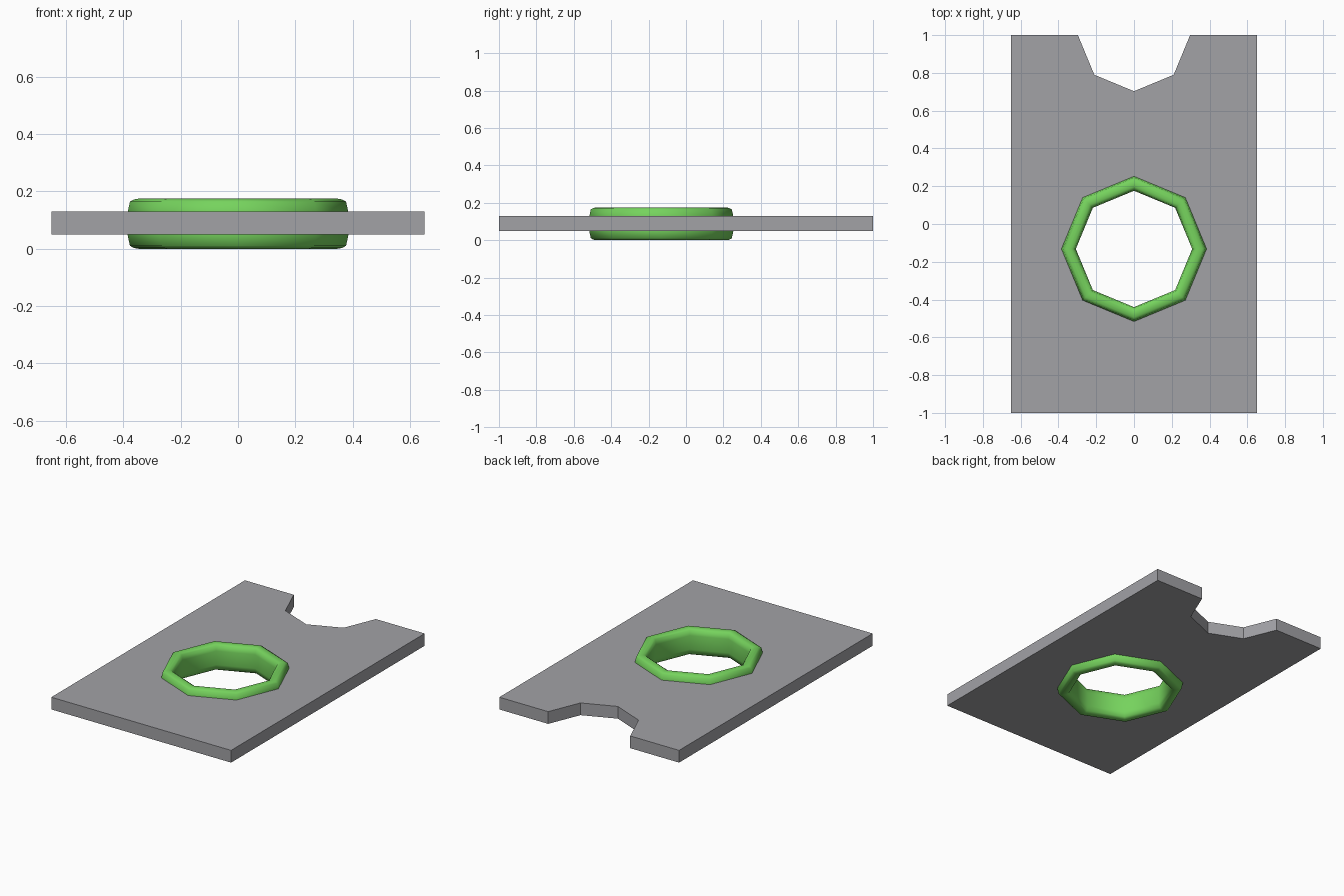
import bpy, bmesh, math

if "Cube" in bpy.data.objects:
    bpy.data.objects.remove(bpy.data.objects["Cube"])

def material(name, rgb):
    m = bpy.data.materials.new(name)
    m.diffuse_color = (*rgb, 1)
    m.use_nodes = True
    m.node_tree.nodes["Principled BSDF"].inputs["Base Color"].default_value = m.diffuse_color
    return m

grey = material("plate grey", (0.36, 0.36, 0.38))
green = material("ring green", (0.18, 0.65, 0.11))

HOLE_Y, MID_Z = -0.132, 0.0875

# flat plate
bpy.ops.mesh.primitive_cube_add(size=1, location=(0, 0, 0.09))
plate = bpy.context.object
plate.name = "plate"
plate.scale = (1.3, 2.0, 0.08)
bpy.ops.object.transform_apply(location=True, rotation=False, scale=True)
plate.data.materials.append(grey)

# eight-sided cutters: round hole and end notch
def cut(name, y, radius):
    bpy.ops.mesh.primitive_cylinder_add(vertices=8, radius=radius, depth=0.4, location=(0, y, 0.09))
    cutter = bpy.context.object
    cutter.name = name
    cutter.hide_render = True
    cutter.data.materials.append(grey)
    mod = plate.modifiers.new(name, 'BOOLEAN')
    mod.operation = 'DIFFERENCE'
    mod.solver = 'EXACT'
    mod.object = cutter
    bpy.context.view_layer.objects.active = plate
    bpy.ops.object.modifier_apply(modifier=mod.name)
    bpy.data.objects.remove(cutter)

cut("hole_cutter", HOLE_Y, 0.311)
cut("notch_cutter", 1.0, 0.297)

# eight-sided grommet ring: rounded tall section swept round the hole
half = [(0.308, 0.045), (0.315, 0.077), (0.33, 0.086), (0.346, 0.0875),
        (0.362, 0.085), (0.377, 0.077), (0.385, 0.04)]
section = half + [(r, -z) for r, z in reversed(half)]
bm = bmesh.new()
rings = []
for i in range(8):
    a = i * math.pi / 4
    rings.append([bm.verts.new((r * math.cos(a), r * math.sin(a) + HOLE_Y, z + MID_Z))
                  for r, z in section])
n = len(section)
for i in range(8):
    p, q = rings[i], rings[(i + 1) % 8]
    for j in range(n):
        k = (j + 1) % n
        bm.faces.new((p[j], q[j], q[k], p[k]))
bmesh.ops.recalc_face_normals(bm, faces=bm.faces)
for f in bm.faces:
    f.smooth = True
mesh = bpy.data.meshes.new("grommet_ring")
bm.to_mesh(mesh)
bm.free()
mesh.materials.append(green)
ring = bpy.data.objects.new("grommet_ring", mesh)
bpy.context.collection.objects.link(ring)
